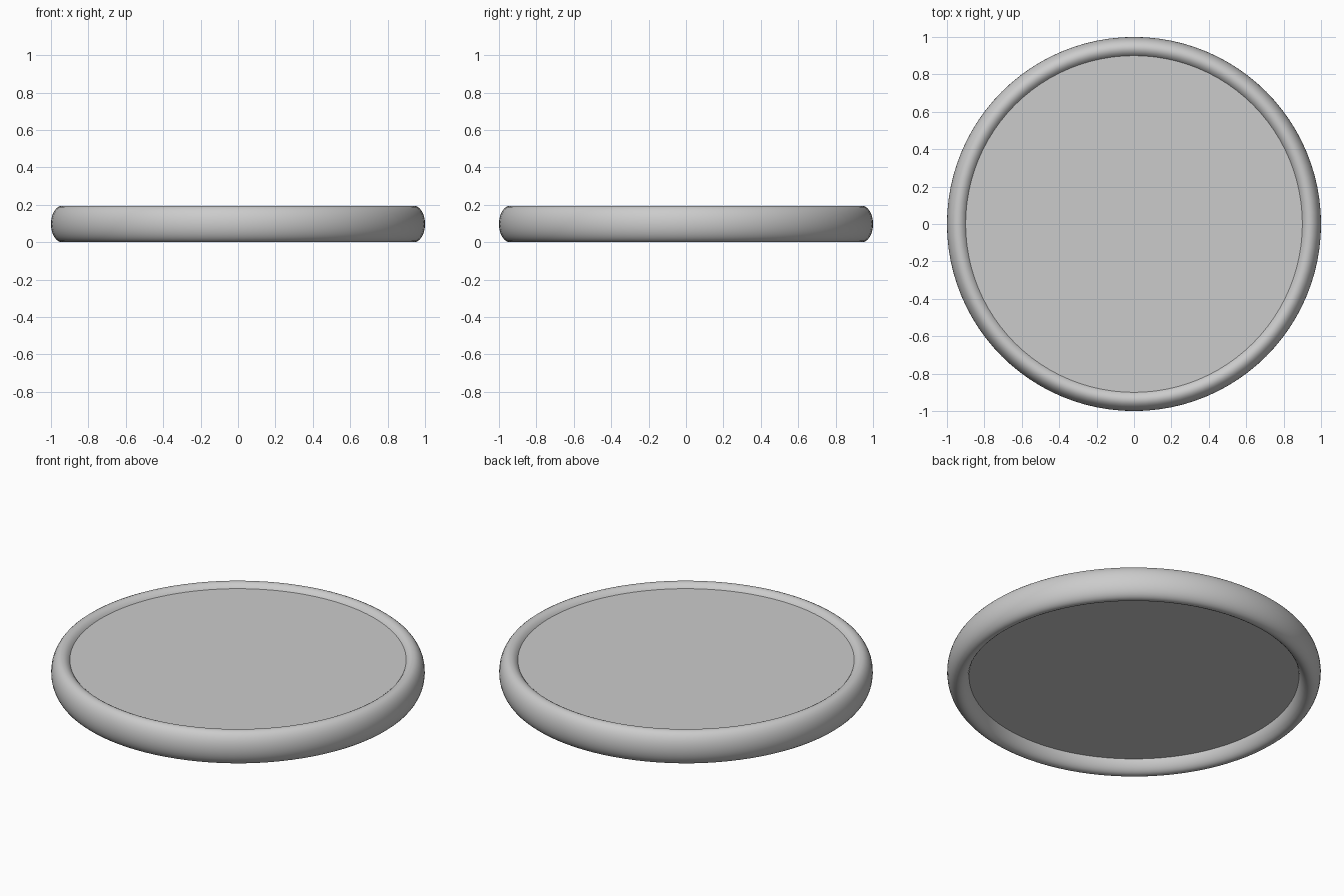
import bpy, bmesh
from math import cos, sin, tau

if "Cube" in bpy.data.objects:
    bpy.data.objects.remove(bpy.data.objects["Cube"])

HALF_H = 0.0975      # half height of the rim section
HALF_W = 0.06        # half width of the rim section
RIM_R = 0.94         # radius to the middle of the rim section


def add_object(name, bm):
    bmesh.ops.recalc_face_normals(bm, faces=bm.faces)
    mesh = bpy.data.meshes.new(name)
    bm.to_mesh(mesh)
    bm.free()
    obj = bpy.data.objects.new(name, mesh)
    bpy.context.collection.objects.link(obj)
    return obj


# Rim: tall elliptical section swept around z
bm = bmesh.new()
SEG, SIDES = 96, 32
rings = []
for i in range(SEG):
    a = tau * i / SEG
    ring = []
    for j in range(SIDES):
        t = tau * j / SIDES
        r = RIM_R + HALF_W * cos(t)
        ring.append(bm.verts.new((r * cos(a), r * sin(a), HALF_H + HALF_H * sin(t))))
    rings.append(ring)
for i in range(SEG):
    p, q = rings[i], rings[(i + 1) % SEG]
    for j in range(SIDES):
        k = (j + 1) % SIDES
        face = bm.faces.new((p[j], q[j], q[k], p[k]))
        face.smooth = True
add_object("rim", bm)

# Plate: flat disc set into the rim, just below its crest
TOP, BOTTOM = 0.17, 0.07
bm = bmesh.new()
bmesh.ops.create_cone(bm, cap_ends=True, segments=SEG,
                      radius1=0.92, radius2=0.92, depth=TOP - BOTTOM)
bmesh.ops.translate(bm, verts=bm.verts, vec=(0, 0, (TOP + BOTTOM) / 2))
add_object("plate", bm)
